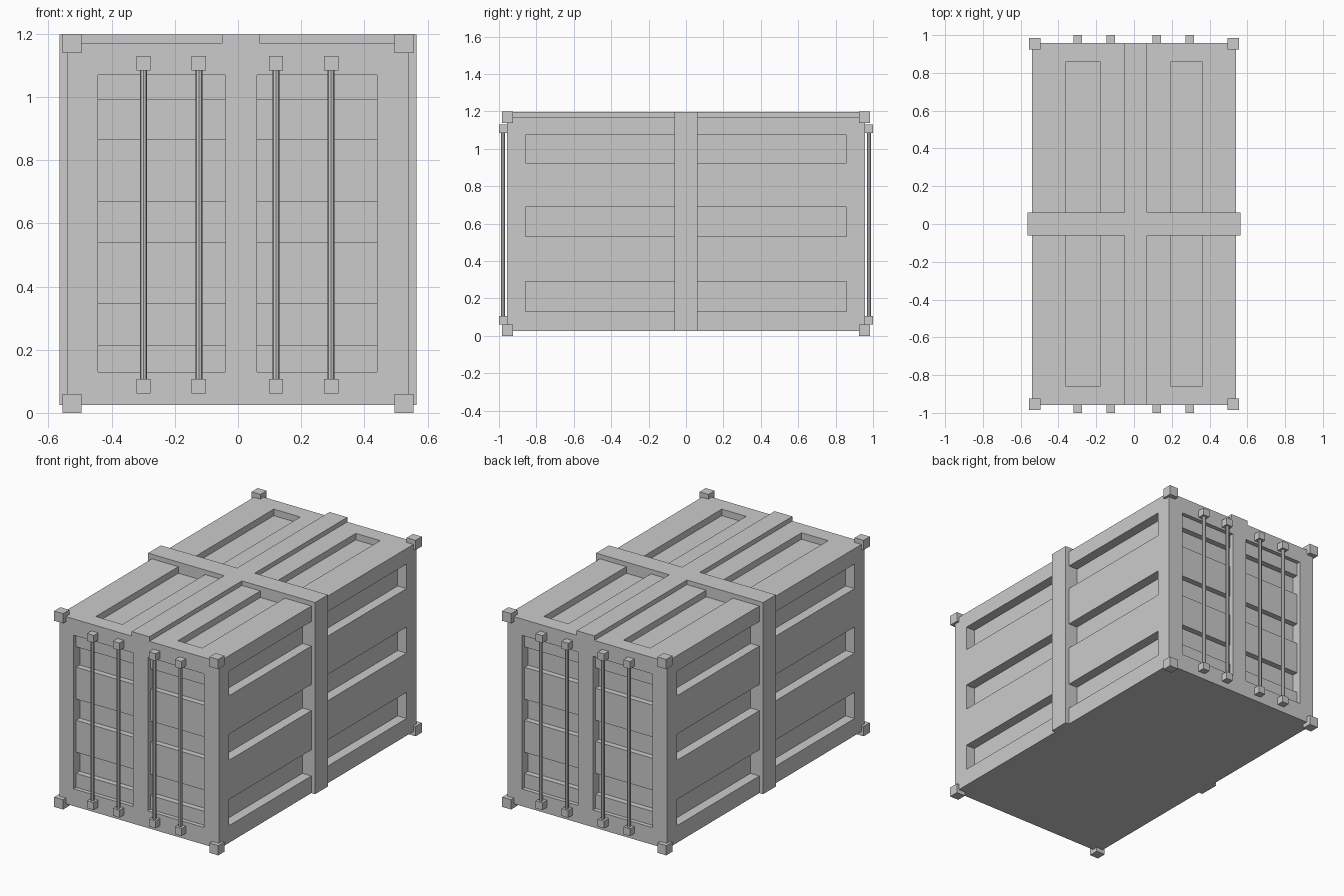
import bpy, bmesh
from mathutils import Matrix, Vector

if "Cube" in bpy.data.objects:
    bpy.data.objects.remove(bpy.data.objects["Cube"])


def add_box(bm, lo, hi):
    lo, hi = Vector(lo), Vector(hi)
    size = hi - lo
    mat = Matrix.Translation((lo + hi) / 2) @ Matrix.Diagonal((*size, 1))
    bmesh.ops.create_cube(bm, size=1, matrix=mat)


def finish(bm, name):
    mesh = bpy.data.meshes.new(name)
    bm.to_mesh(mesh)
    bm.free()
    ob = bpy.data.objects.new(name, mesh)
    bpy.context.collection.objects.link(ob)
    return ob


def boxes(name, pairs):
    bm = bmesh.new()
    for lo, hi in pairs:
        add_box(bm, lo, hi)
    return finish(bm, name)


def boolean(target, other, op):
    mod = target.modifiers.new(other.name, 'BOOLEAN')
    mod.operation = op
    mod.solver = 'EXACT'
    mod.object = other
    other.hide_render = True
    bpy.context.view_layer.objects.active = target
    bpy.ops.object.modifier_apply(modifier=mod.name)
    bpy.data.objects.remove(other)


X, Y, Z0, Z1 = 0.54, 0.957, 0.025, 1.17
SIGNS = (-1, 1)
DOORS = ((-0.443, -0.04), (0.06, 0.44))

# container shell
body = boxes("container_body", [((-X, -Y, Z0), (X, Y, Z1))])

# long side grooves, roof recesses and shallow door recesses
cuts = []
for z0, z1 in ((0.13, 0.29), (0.53, 0.69), (0.925, 1.075)):
    cuts.append(((X - 0.06, -0.858, z0), (X + 0.1, 0.858, z1)))
    cuts.append(((-X - 0.1, -0.858, z0), (-X + 0.06, 0.858, z1)))
for x0, x1 in ((-0.36, -0.18), (0.195, 0.36)):
    cuts.append(((x0, -0.86, Z1 - 0.04), (x1, 0.86, Z1 + 0.1)))
for x0, x1 in DOORS:
    cuts.append(((x0, -Y - 0.1, 0.13), (x1, -Y + 0.025, 1.07)))
    cuts.append(((x0, Y - 0.025, 0.13), (x1, Y + 0.1, 1.07)))
boolean(body, boxes("recess_cutter", cuts), 'DIFFERENCE')

# deeper horizontal corrugation of the doors
cuts = []
for x0, x1 in DOORS:
    for z0, z1 in ((0.215, 0.345), (0.54, 0.67), (0.865, 0.99)):
        cuts.append(((x0, -Y - 0.1, z0), (x1, -Y + 0.06, z1)))
        cuts.append(((x0, Y - 0.06, z0), (x1, Y + 0.1, z1)))
boolean(body, boxes("door_groove_cutter", cuts), 'DIFFERENCE')

# middle belt and roof ridge, merged into the shell
belt = boxes("middle_belt", [((-0.565, -0.062, Z0), (0.565, 0.062, 1.198))])
ridge = boxes("roof_ridge", [((-0.05, -Y, 1.1), (0.07, Y, 1.198))])
boolean(body, belt, 'UNION')
boolean(body, ridge, 'UNION')

# corner castings
corners = []
for sx in SIGNS:
    for sy in SIGNS:
        for z in (0.03, 1.169):
            c = Vector((sx * 0.525, sy * 0.954, z))
            h = Vector((0.03, 0.03, 0.03))
            corners.append((c - h, c + h))
boxes("corner_castings", corners)

# door locking rods with end brackets
ROD_X = (-0.299, -0.124, 0.12, 0.295)
brackets = []
rods = bmesh.new()
for sy in SIGNS:
    for x in ROD_X:
        bmesh.ops.create_cone(rods, cap_ends=True, segments=8,
                              radius1=0.011, radius2=0.011, depth=1.0,
                              matrix=Matrix.Translation((x, sy * 0.979, 0.595)))
        for z in (0.084, 1.107):
            c = Vector((x, sy * 0.978, z))
            h = Vector((0.0225, 0.022, 0.0225))
            brackets.append((c - h, c + h))
finish(rods, "locking_rods")
boxes("rod_brackets", brackets)
